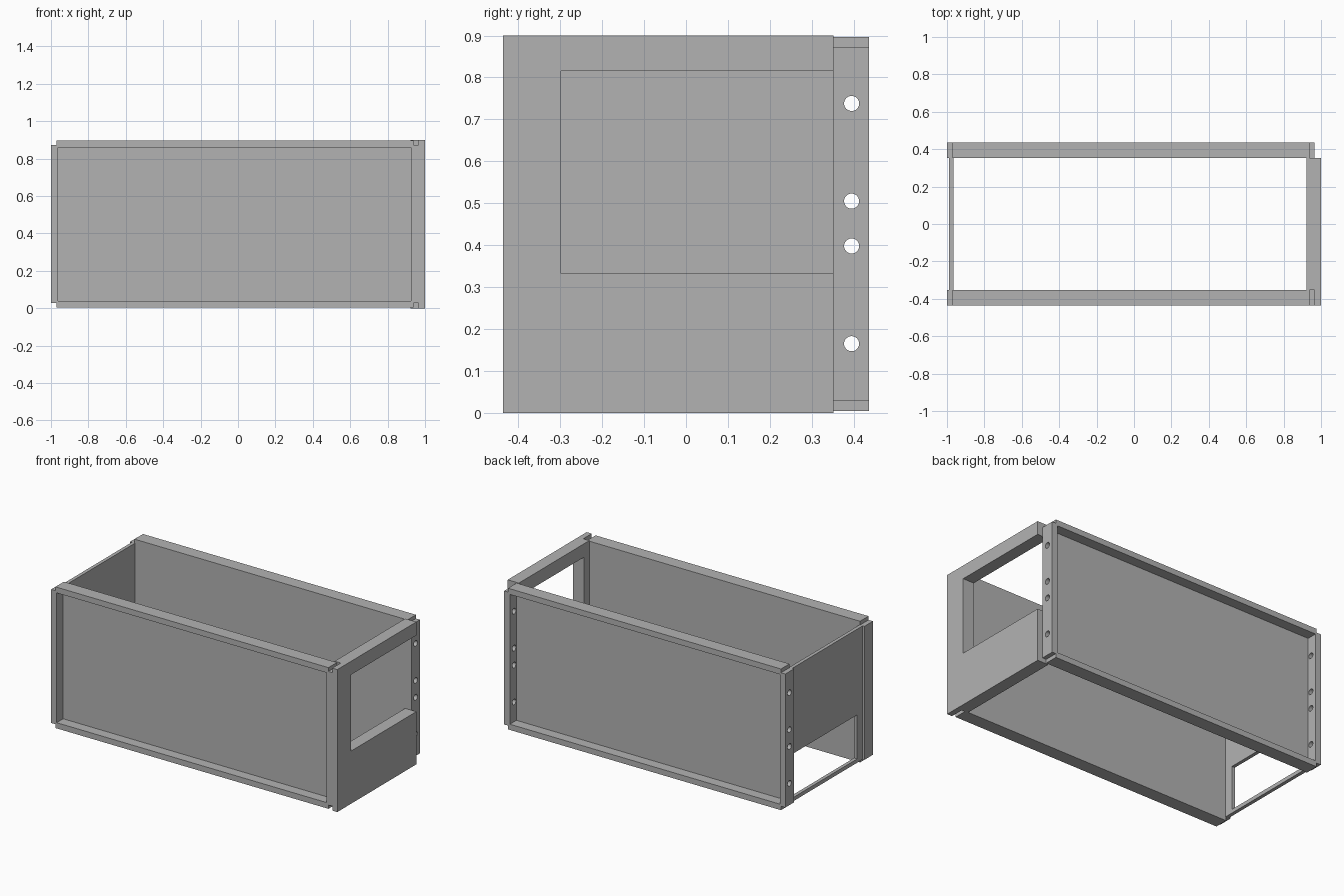
import bpy, bmesh, math
from mathutils import Matrix

cube = bpy.data.objects.get("Cube")
if cube:
    bpy.data.objects.remove(cube, do_unlink=True)

grey = bpy.data.materials.new("plain_grey")
grey.use_nodes = True
colour = (0.45, 0.45, 0.45, 1)
grey.diffuse_color = colour
grey.node_tree.nodes["Principled BSDF"].inputs["Base Color"].default_value = colour


def finish(name, bm):
    bmesh.ops.recalc_face_normals(bm, faces=bm.faces)
    mesh = bpy.data.meshes.new(name)
    bm.to_mesh(mesh)
    bm.free()
    mesh.materials.append(grey)
    obj = bpy.data.objects.new(name, mesh)
    bpy.context.collection.objects.link(obj)
    return obj


def prism(name, outline, x0, x1):
    """Extrude a y-z outline along x."""
    bm = bmesh.new()
    face = bm.faces.new([bm.verts.new((x0, y, z)) for y, z in outline])
    new = bmesh.ops.extrude_face_region(bm, geom=[face])["geom"]
    verts = [v for v in new if isinstance(v, bmesh.types.BMVert)]
    bmesh.ops.translate(bm, vec=(x1 - x0, 0, 0), verts=verts)
    return finish(name, bm)


def box(name, x, y, z):
    outline = [(y[0], z[0]), (y[1], z[0]), (y[1], z[1]), (y[0], z[1])]
    return prism(name, outline, *x)


def drill(obj, x, y, heights, radius):
    """Cut round holes along x."""
    bm = bmesh.new()
    for z in heights:
        bmesh.ops.create_cone(
            bm, cap_ends=True, segments=32, radius1=radius, radius2=radius, depth=0.2,
            matrix=Matrix.Translation((x, y, z)) @ Matrix.Rotation(math.pi / 2, 4, "Y"))
    cutter = finish("hole_cutter", bm)
    cutter.hide_render = True
    mod = obj.modifiers.new("holes", "BOOLEAN")
    mod.operation = "DIFFERENCE"
    mod.solver = "EXACT"
    mod.object = cutter
    bpy.context.view_layer.objects.active = obj
    bpy.ops.object.modifier_apply(modifier=mod.name)
    bpy.data.objects.remove(cutter, do_unlink=True)


def notched(edge, low, high, bottom, top):
    """Wall outline with a window open towards the back."""
    return [(-INNER, bottom), (INNER, bottom), (INNER, low), (edge, low),
            (edge, high), (INNER, high), (INNER, top), (-INNER, top)]


OUTER, INNER, HEIGHT = 0.437, 0.352, 0.9
RAIL = (0.004, 0.04)
POST = (0.028, HEIGHT - 0.028)
HOLES = (0.165, 0.398, 0.505, 0.738)

# Front and back frames: panel, rails and posts
for side, s in (("front", -1), ("back", 1)):
    depth = sorted((s * INNER, s * OUTER))
    skin = sorted((s * INNER, s * (INNER + 0.02)))
    box(side + "_panel", (-0.962, 0.925), skin, (RAIL[1], HEIGHT - RAIL[1]))
    box(side + "_bottom_rail", (-0.97, 0.938), depth, RAIL)
    box(side + "_top_rail", (-0.97, 0.938), depth, (HEIGHT - RAIL[1], HEIGHT - RAIL[0]))
    for end, x in (("right", (-1, -0.962)), ("left", (0.925, 0.965))):
        post = box(f"{side}_{end}_post", x, depth, POST)
        if s > 0:
            drill(post, sum(x) / 2, 0.395, HOLES, 0.018)

# Thick left wall with its window and front lip
prism("left_wall", notched(-0.298, 0.333, 0.815, 0, HEIGHT), 0.922, 1)
box("left_wall_lip", (0.965, 1), (-OUTER, -INNER), (0, HEIGHT))

# Thin right wall with a low window
prism("right_wall", notched(-0.298, 0.052, 0.33, *POST), -0.988, -0.966)
